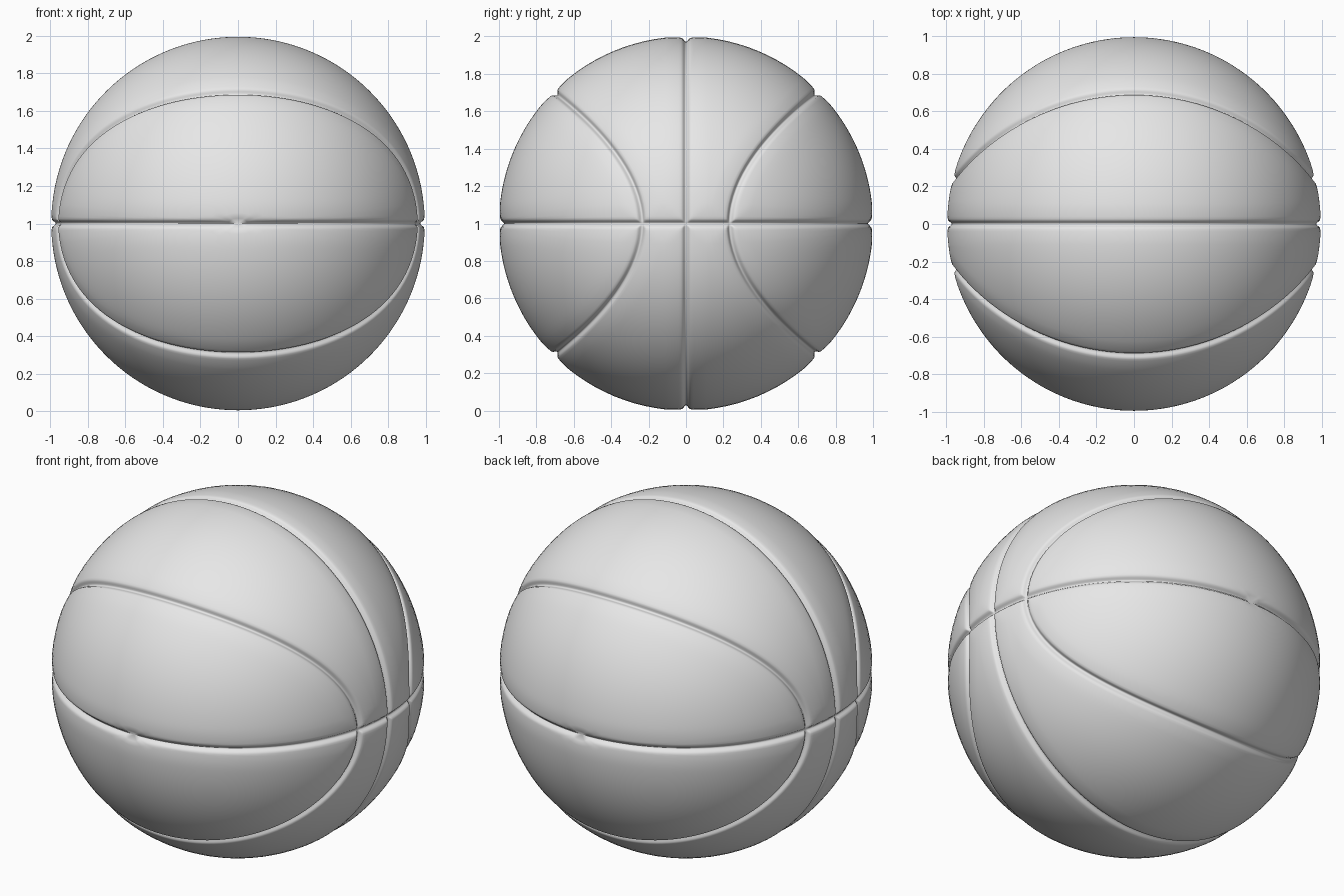
import bpy, bmesh
from math import sin, cos, asin, sqrt, pi

cube = bpy.data.objects.get("Cube")
if cube:
    bpy.data.objects.remove(cube, do_unlink=True)

# Plain grey rubber
grey = bpy.data.materials.new("light grey")
grey.use_nodes = True
grey.diffuse_color = (0.8, 0.8, 0.8, 1)
grey.node_tree.nodes["Principled BSDF"].inputs["Base Color"].default_value = (0.8, 0.8, 0.8, 1)

# Fine steps beside a seam, widening into the panel
STEPS = [0, .007, .013, .019, .027, .04, .06, .085, .11]


def seam_latitude(phi):
    """Latitude (from the y = 0 plane) of the curved seam at angle phi around y."""
    s = sin(phi) ** 2
    a, b, c = .78 * s * s, 1 + .5 * s, .9424
    u = 2 * c / (b + sqrt(b * b + 4 * a * c))
    return asin(sqrt(1 - u))


def groove(d):
    """Depth at distance d from a seam: a narrow channel with soft shoulders."""
    d = abs(d)
    t = max(0, 1 - d / .024)
    return .018 * t * t * (3 - 2 * t) + .011 * max(0, 1 - d / .12) ** 2


def spread(start, end, count):
    return [start + (end - start) * i / count for i in range(1, count + 1)]


def surface_point(phi, lat):
    """Point on the grooved ball; poles lie on the y axis."""
    x, y, z = cos(lat) * cos(phi), sin(lat), cos(lat) * sin(phi)
    curve = seam_latitude(phi)
    slope = (seam_latitude(phi + .001) - seam_latitude(phi - .001)) / .002 / cos(curve)
    to_curve = (lat - curve) / sqrt(1 + slope * slope)
    r = 1 - max(groove(lat), groove(asin(min(1, z))), groove(to_curve))
    return x * r, y * r, z * r


# One eighth of the ball, with rows following the seams
columns = STEPS + spread(STEPS[-1], pi / 2, 32)
bm = bmesh.new()
grid = []
for phi in columns:
    curve = seam_latitude(phi)
    rows = list(STEPS)
    rows += spread(STEPS[-1], curve - STEPS[-1], 10)
    rows += [curve - s for s in reversed(STEPS[:-1])]
    rows += [curve + s for s in STEPS[1:]]
    rows += spread(curve + STEPS[-1], pi / 2, 24)
    grid.append([bm.verts.new(surface_point(phi, lat)) for lat in rows])

for left, right in zip(grid, grid[1:]):
    for j in range(len(left) - 1):
        bm.faces.new((left[j], left[j + 1], right[j + 1], right[j]))

# Close the pole, and face everything outwards
bmesh.ops.remove_doubles(bm, verts=bm.verts, dist=1e-5)
for v in bm.verts:
    for i in range(3):
        if abs(v.co[i]) < 1e-5:
            v.co[i] = 0
bm.normal_update()
for f in bm.faces:
    if f.normal.dot(f.calc_center_median()) < 0:
        f.normal_flip()
    f.smooth = True

mesh = bpy.data.meshes.new("ball")
bm.to_mesh(mesh)
bm.free()
mesh.materials.append(grey)
ball = bpy.data.objects.new("ball", mesh)
ball.location = (0, 0, 1)
bpy.context.collection.objects.link(ball)

# Mirror the eighth to the whole ball
mirror = ball.modifiers.new("mirror", 'MIRROR')
mirror.use_axis = (True, True, True)
mirror.merge_threshold = 0.0001
